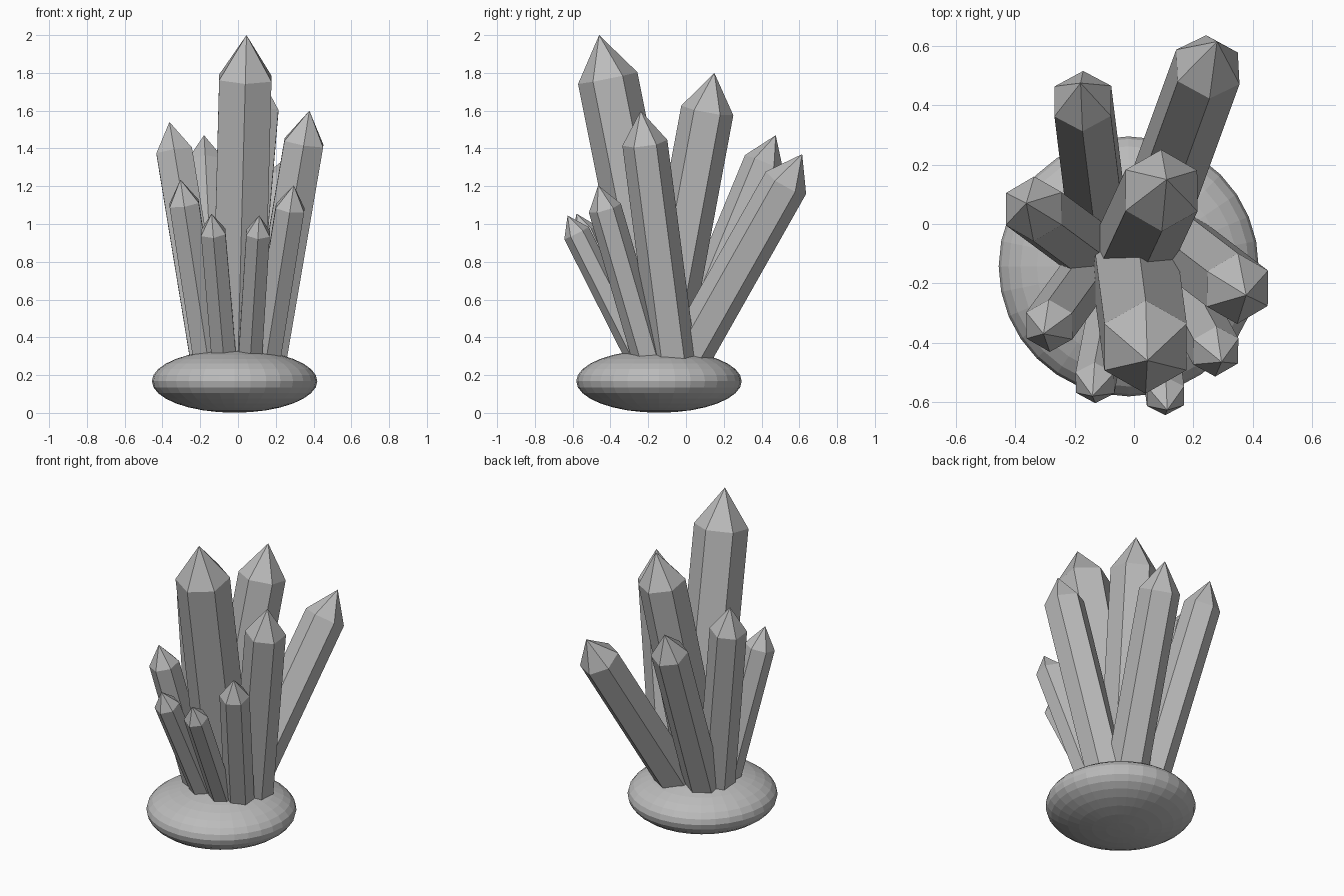
import bpy, bmesh, math
from mathutils import Vector, Matrix

if "Cube" in bpy.data.objects:
    bpy.data.objects.remove(bpy.data.objects["Cube"])

stone = bpy.data.materials.new("grey_stone")
stone.diffuse_color = (0.5, 0.5, 0.5, 1.0)
stone.use_nodes = True
stone.node_tree.nodes["Principled BSDF"].inputs["Base Color"].default_value = stone.diffuse_color


def add_object(name, bm):
    bmesh.ops.recalc_face_normals(bm, faces=bm.faces)
    mesh = bpy.data.meshes.new(name)
    bm.to_mesh(mesh)
    bm.free()
    mesh.materials.append(stone)
    obj = bpy.data.objects.new(name, mesh)
    bpy.context.collection.objects.link(obj)


def crystal(name, tip, root, r):
    """Six-sided prism from the root to a shoulder, closed by a pyramid point."""
    tip, root = Vector(tip), Vector(root)
    axis = (tip - root).normalized()
    root = root - axis * 0.08          # sink the root into the base
    length = (tip - root).length
    place = Matrix.Translation(root) @ Vector((0, 0, 1)).rotation_difference(axis).to_matrix().to_4x4()
    bm = bmesh.new()
    rings = []
    for h in (0, length - 1.45 * r):
        rings.append([bm.verts.new(place @ Vector((r * math.cos(a), r * math.sin(a), h)))
                      for a in (math.radians(30 + 60 * i) for i in range(6))])
    point = bm.verts.new(tip)
    low, high = rings
    bm.faces.new(low)
    for i in range(6):
        j = (i + 1) % 6
        bm.faces.new((low[i], low[j], high[j], high[i]))
        bm.faces.new((high[i], high[j], point))
    add_object(name, bm)


# Rounded base stone
bm = bmesh.new()
bmesh.ops.create_uvsphere(bm, u_segments=32, v_segments=16, radius=1.0)
bmesh.ops.scale(bm, vec=(0.438, 0.438, 0.167), verts=bm.verts)
bmesh.ops.translate(bm, vec=(-0.018, -0.143, 0.168), verts=bm.verts)
add_object("base_stone", bm)

# Crystals: tip, point where the axis meets the base, radius
crystals = {
    "tall_crystal": ((0.045, -0.46, 2.0), (0.0, -0.12, 0.3), 0.16),
    "centre_crystal": ((0.11, 0.15, 1.8), (-0.02, -0.13, 0.3), 0.14),
    "right_crystal": ((0.378, -0.24, 1.6), (0.155, -0.07, 0.3), 0.12),
    "left_crystal": ((-0.363, 0.07, 1.54), (-0.16, -0.08, 0.3), 0.11),
    "back_left_crystal": ((-0.18, 0.475, 1.47), (-0.12, -0.01, 0.3), 0.11),
    "back_right_crystal": ((0.28, 0.615, 1.37), (0.06, 0.01, 0.3), 0.122),
    "front_left_crystal": ((-0.305, -0.37, 1.235), (-0.16, -0.17, 0.3), 0.09),
    "front_right_crystal": ((0.295, -0.465, 1.205), (0.15, -0.20, 0.3), 0.088),
    "small_left_crystal": ((-0.14, -0.58, 1.055), (-0.075, -0.24, 0.3), 0.075),
    "small_right_crystal": ((0.112, -0.627, 1.045), (0.065, -0.25, 0.3), 0.072),
}
for name, (tip, root, r) in crystals.items():
    crystal(name, tip, root, r)
